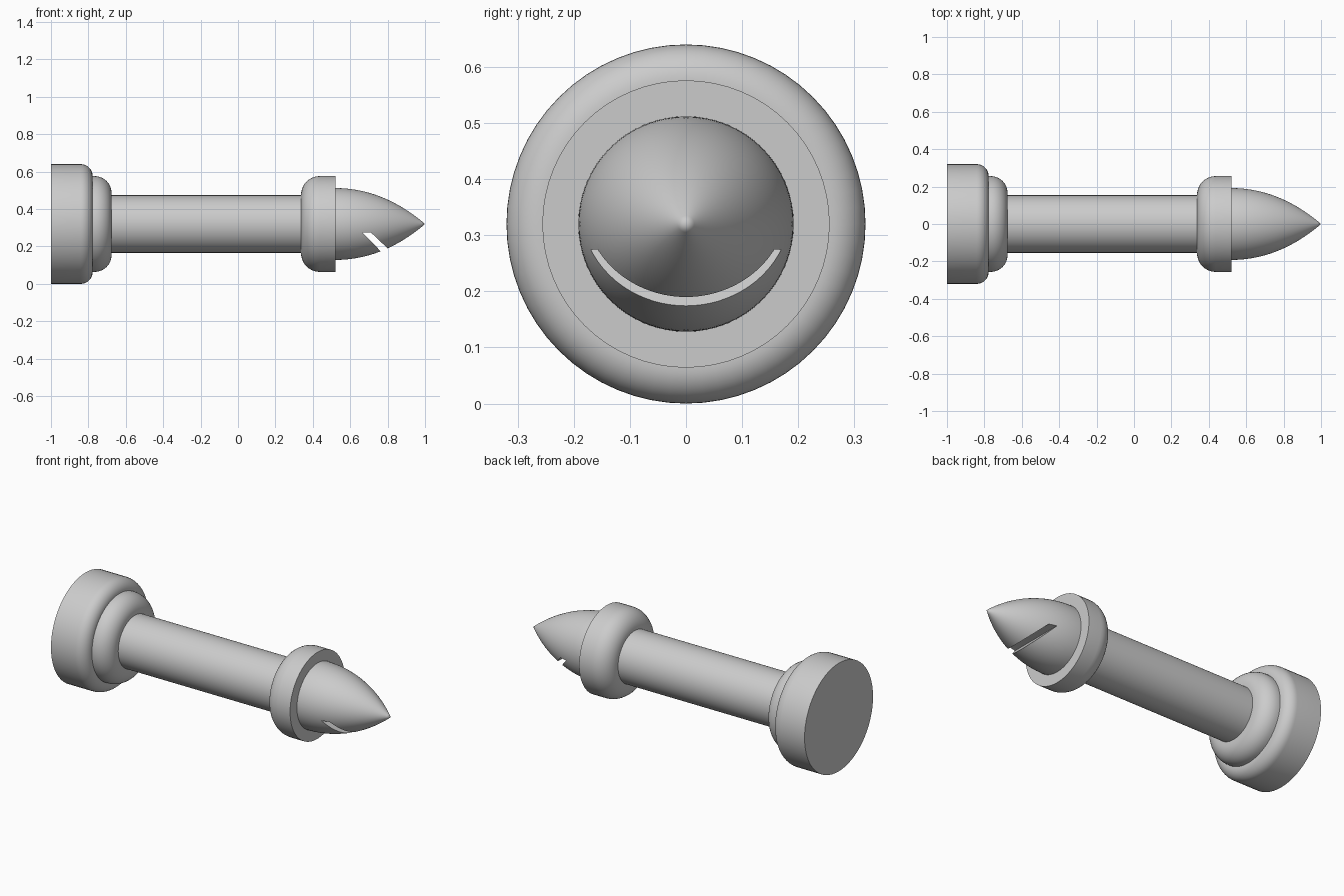
import bpy, bmesh, math
from mathutils import Vector

cube = bpy.data.objects.get("Cube")
if cube:
    bpy.data.objects.remove(cube, do_unlink=True)

AXIS_Z = 0.32   # height of the long axis of the lying piece
SEGMENTS = 64

grey = bpy.data.materials.new("plain grey")
grey.use_nodes = True
colour = (0.6, 0.6, 0.6, 1)
grey.diffuse_color = colour
grey.node_tree.nodes["Principled BSDF"].inputs["Base Color"].default_value = colour


def finish(name, bm):
    """Turn a bmesh into a linked object."""
    bmesh.ops.recalc_face_normals(bm, faces=bm.faces)
    mesh = bpy.data.meshes.new(name)
    bm.to_mesh(mesh)
    bm.free()
    mesh.materials.append(grey)
    obj = bpy.data.objects.new(name, mesh)
    bpy.context.collection.objects.link(obj)
    return obj


def select(obj):
    bpy.ops.object.select_all(action='DESELECT')
    obj.select_set(True)
    bpy.context.view_layer.objects.active = obj


def smooth(obj):
    select(obj)
    bpy.ops.object.shade_smooth_by_angle(angle=math.radians(35))


def lathe(name, profile):
    """Spin (x, radius) points around the long axis."""
    bm = bmesh.new()
    verts = [bm.verts.new((x, 0, AXIS_Z + r)) for x, r in profile]
    edges = [bm.edges.new(pair) for pair in zip(verts, verts[1:])]
    bmesh.ops.spin(bm, geom=verts + edges, cent=(0, 0, AXIS_Z), axis=(1, 0, 0),
                   angle=math.tau, steps=SEGMENTS, use_merge=True)
    bmesh.ops.remove_doubles(bm, verts=bm.verts, dist=1e-5)
    return finish(name, bm)


def rounded_disc(name, flat_x, round_x, radius, bevel, steps=10):
    """Disc with a sharp rim at flat_x and a rounded rim at round_x."""
    side = 1 if round_x > flat_x else -1
    arc = [(round_x - side * bevel * (1 - math.sin(a)),
            radius - bevel * (1 - math.cos(a)))
           for a in (i * math.pi / 2 / steps for i in range(steps + 1))]
    return lathe(name, [(flat_x, 0), (flat_x, radius)] + arc + [(round_x, 0)])


def bezier(p0, p1, p2, p3, steps):
    points = [Vector(p) for p in (p0, p1, p2, p3)]
    return [tuple(sum((math.comb(3, k) * t**k * (1 - t)**(3 - k) * p
                       for k, p in enumerate(points)), Vector((0, 0))))
            for t in (i / steps for i in range(steps + 1))]


# Foot, collars and shaft
smooth(rounded_disc("base", -1, -0.777, 0.32, 0.064))
smooth(rounded_disc("lower_collar", -0.79, -0.676, 0.256, 0.09))
smooth(lathe("shaft", [(-0.7, 0), (-0.7, 0.154), (0.36, 0.154), (0.36, 0)]))
smooth(rounded_disc("upper_collar", 0.52, 0.337, 0.256, 0.1))

# Pointed head
head = lathe("head", [(0.5, 0), (0.5, 0.192)]
             + bezier((0.52, 0.192), (0.7, 0.192), (0.86, 0.12), (1, 0), 24))

# Slanted slot cut across the underside of the head
bm = bmesh.new()
slot = [(0.665, 0.275), (0.71, 0.275), (0.895, 0.1), (0.835, 0.1)]
face = bm.faces.new([bm.verts.new((x, -0.4, z)) for x, z in slot])
side = bmesh.ops.extrude_face_region(bm, geom=[face])["geom"]
bmesh.ops.translate(bm, vec=(0, 0.8, 0),
                    verts=[v for v in side if isinstance(v, bmesh.types.BMVert)])
cutter = finish("slot_cutter", bm)
cutter.hide_render = True

cut = head.modifiers.new("slot", 'BOOLEAN')
cut.operation = 'DIFFERENCE'
cut.solver = 'EXACT'
cut.object = cutter
select(head)
bpy.ops.object.modifier_apply(modifier=cut.name)
bpy.data.objects.remove(cutter, do_unlink=True)
smooth(head)
